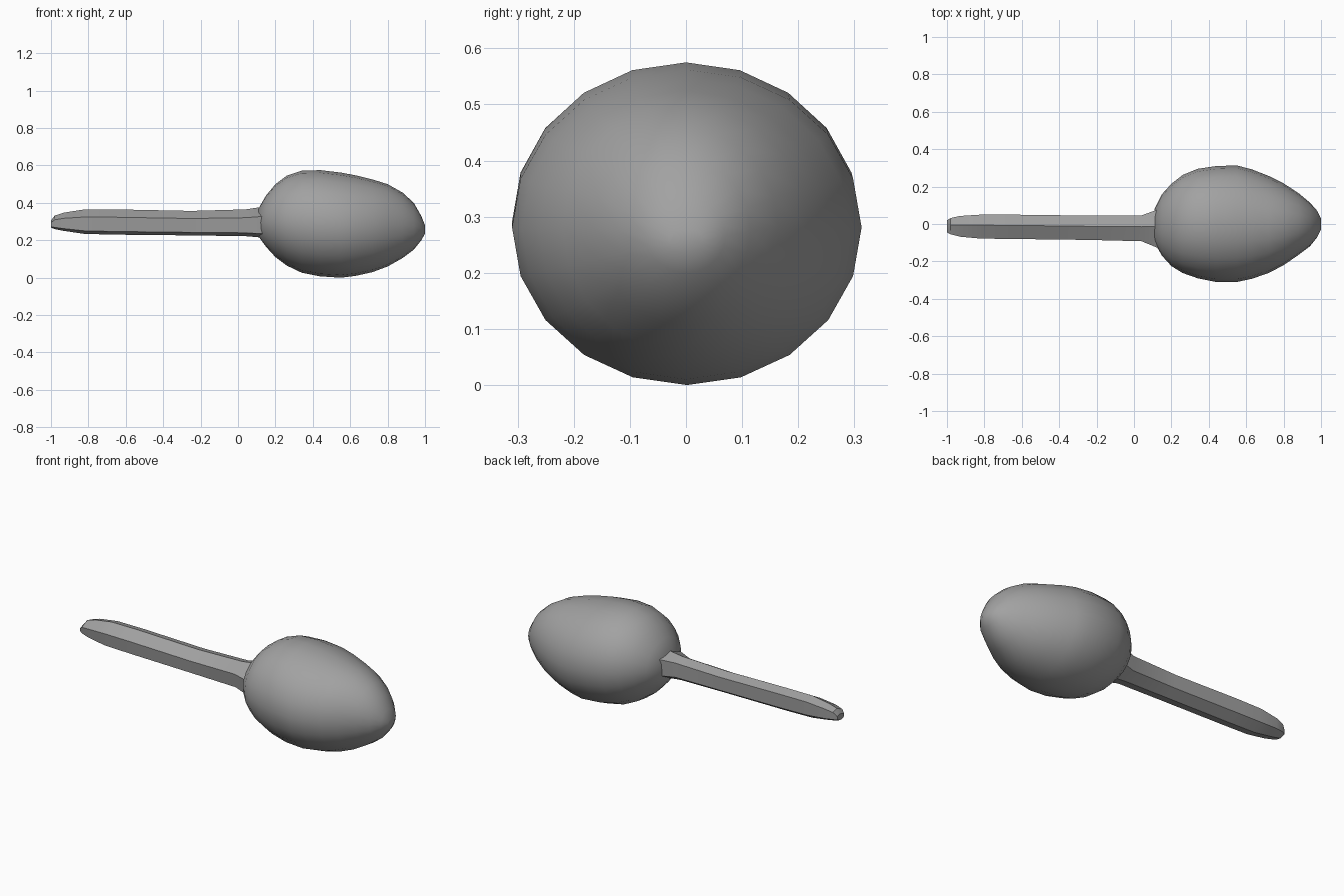
import bpy, bmesh, math

if "Cube" in bpy.data.objects:
    bpy.data.objects.remove(bpy.data.objects["Cube"], do_unlink=True)

# Single grey material
GREY = (0.36, 0.36, 0.36, 1.0)
grey = bpy.data.materials.new("plain grey")
grey.use_nodes = True
grey.diffuse_color = GREY
bsdf = grey.node_tree.nodes["Principled BSDF"]
bsdf.inputs["Base Color"].default_value = GREY
bsdf.inputs["Roughness"].default_value = 0.7


def loft(name, section, stations, angle):
    """Sweep a unit (y, z) section along x; station = x, y_min, y_max, z_min, z_max."""
    bm = bmesh.new()
    rings = []
    for x, y0, y1, z0, z1 in stations:
        cy, cz, ry, rz = (y0 + y1) / 2, (z0 + z1) / 2, (y1 - y0) / 2, (z1 - z0) / 2
        rings.append([bm.verts.new((x, cy + u * ry, cz + v * rz)) for u, v in section])
    n = len(section)
    for a, b in zip(rings, rings[1:]):
        for i in range(n):
            j = (i + 1) % n
            bm.faces.new((a[i], a[j], b[j], b[i]))
    bm.faces.new(rings[0])
    bm.faces.new(rings[-1])
    bmesh.ops.recalc_face_normals(bm, faces=bm.faces)
    mesh = bpy.data.meshes.new(name)
    bm.to_mesh(mesh)
    bm.free()
    mesh.materials.append(grey)
    obj = bpy.data.objects.new(name, mesh)
    bpy.context.collection.objects.link(obj)
    bpy.ops.object.select_all(action='DESELECT')
    obj.select_set(True)
    bpy.context.view_layer.objects.active = obj
    bpy.ops.object.shade_smooth_by_angle(angle=math.radians(angle))
    return obj


# Egg-shaped head, blunt at the handle and tapering to the far tip
SIDES = 20
circle = [(math.cos(math.tau * i / SIDES), math.sin(math.tau * i / SIDES))
          for i in range(SIDES)]
head = [
    (0.11, -0.10, 0.08, 0.22, 0.37),
    (0.15, -0.17, 0.16, 0.165, 0.44),
    (0.20, -0.225, 0.215, 0.11, 0.50),
    (0.26, -0.262, 0.262, 0.065, 0.545),
    (0.34, -0.29, 0.295, 0.027, 0.572),
    (0.44, -0.31, 0.31, 0.007, 0.575),
    (0.55, -0.31, 0.313, 0.00, 0.562),
    (0.63, -0.293, 0.292, 0.01, 0.547),
    (0.72, -0.262, 0.257, 0.03, 0.525),
    (0.80, -0.22, 0.217, 0.06, 0.50),
    (0.88, -0.165, 0.165, 0.105, 0.455),
    (0.94, -0.12, 0.115, 0.15, 0.40),
    (0.98, -0.07, 0.07, 0.20, 0.33),
    (1.00, -0.03, 0.03, 0.235, 0.28),
]
loft("shaker_head", circle, head, 40)

# Six-sided handle, rounded off at the free end and flared at the head
hexagon = [(1.0, 0.75), (0.12, 1.0), (-1.0, 0.38),
           (-0.85, -0.75), (0.1, -1.0), (0.95, -0.45)]
handle = [
    (-1.00, -0.045, 0.02, 0.268, 0.305),
    (-0.98, -0.055, 0.032, 0.26, 0.332),
    (-0.93, -0.068, 0.043, 0.25, 0.348),
    (-0.82, -0.078, 0.05, 0.234, 0.365),
    (-0.65, -0.08, 0.05, 0.23, 0.365),
    (-0.25, -0.085, 0.045, 0.226, 0.357),
    (0.04, -0.092, 0.046, 0.222, 0.365),
    (0.12, -0.125, 0.075, 0.215, 0.377),
    (0.20, -0.125, 0.075, 0.215, 0.377),
]
loft("handle", hexagon, handle, 28)
